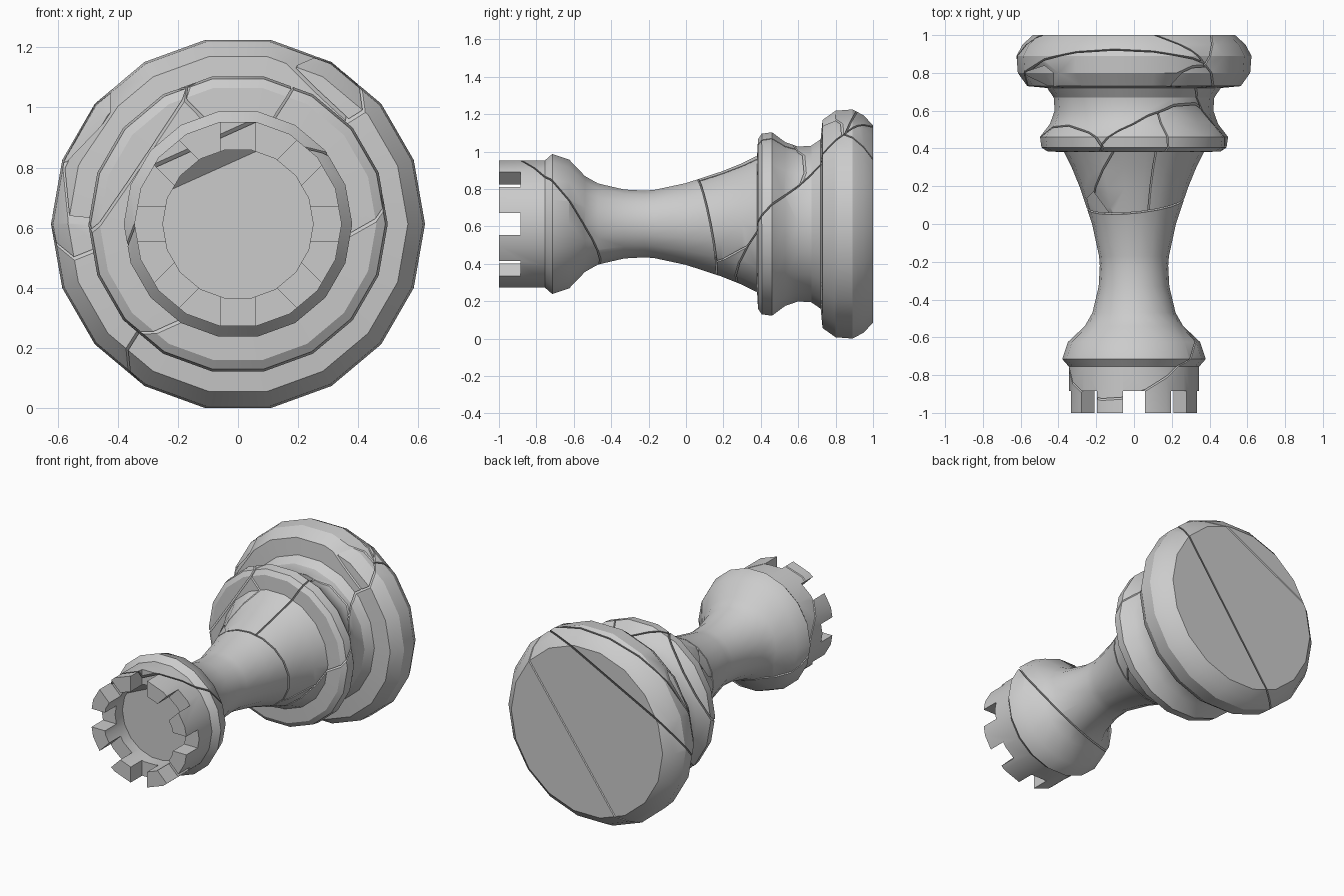
import bpy, bmesh, math
from mathutils import Vector, Matrix

if "Cube" in bpy.data.objects:
    bpy.data.objects.remove(bpy.data.objects["Cube"])

ZC, SIDES, GAP = 0.6125, 18, 0.004

# Lathe profile (y, radius): cup floor, crown, neck, collar, base
PROFILE = [(-0.81, 0.25), (-1.0, 0.25), (-1.0, 0.345), (-0.755, 0.345), (-0.715, 0.38),
           (-0.625, 0.35), (-0.54, 0.26), (-0.47, 0.22), (-0.33, 0.187), (-0.22, 0.181),
           (-0.17, 0.185), (0.0, 0.222), (0.19, 0.285), (0.3, 0.33), (0.38, 0.37),
           (0.385, 0.46), (0.405, 0.49), (0.46, 0.498), (0.53, 0.445), (0.6, 0.42),
           (0.67, 0.425), (0.72, 0.46), (0.73, 0.565), (0.8, 0.615), (0.89, 0.622),
           (0.95, 0.59), (1.0, 0.535)]


def add_object(name, bm):
    bmesh.ops.recalc_face_normals(bm, faces=bm.faces)
    mesh = bpy.data.meshes.new(name)
    bm.to_mesh(mesh)
    ob = bpy.data.objects.new(name, mesh)
    bpy.context.collection.objects.link(ob)
    return ob


# Solid turned body lying along y
bm = bmesh.new()
rings = []
for y, r in PROFILE:
    rings.append([bm.verts.new((r * math.cos(a), y, ZC + r * math.sin(a)))
                  for a in (2 * math.pi * i / SIDES for i in range(SIDES))])
for a, b in zip(rings, rings[1:]):
    for i in range(SIDES):
        j = (i + 1) % SIDES
        bm.faces.new((a[i], a[j], b[j], b[i]))
bm.faces.new(rings[0])
bm.faces.new(rings[-1])
body = add_object("turned_body", bm)

# Four crossing bars cut the eight crown notches
for k in range(4):
    cut = bmesh.new()
    bmesh.ops.create_cube(cut, size=1, matrix=Matrix.Translation((0, -0.985, ZC))
                          @ Matrix.Rotation(k * math.pi / 4, 4, 'Y')
                          @ Matrix.Diagonal((1, 0.2, 0.116, 1)))
    cutter = add_object("notch_cutter", cut)
    cutter.hide_render = True
    mod = body.modifiers.new("notch", 'BOOLEAN')
    mod.operation, mod.solver, mod.object = 'DIFFERENCE', 'EXACT', cutter
bpy.context.view_layer.update()
solid = bmesh.new()
solid.from_mesh(body.evaluated_get(bpy.context.evaluated_depsgraph_get()).to_mesh())
for ob in list(bpy.data.objects):
    bpy.data.objects.remove(ob)


def split(src, point, normal):
    """Cut a solid in two closed pieces with a hairline gap: (plus side, minus side)."""
    n, out = Vector(normal).normalized(), []
    for s in (1, -1):
        piece = src.copy()
        res = bmesh.ops.bisect_plane(piece, geom=piece.verts[:] + piece.edges[:] + piece.faces[:],
                                     dist=1e-5, plane_co=Vector(point) + n * s * GAP,
                                     plane_no=n * s, clear_inner=True)
        edges = [e for e in res["geom_cut"]
                 if isinstance(e, bmesh.types.BMEdge) and e.is_valid and e.is_boundary]
        bmesh.ops.edgeloop_fill(piece, edges=edges)
        out.append(piece)
    return out


# Fracture planes
head, rest = split(solid, (-0.22, -0.885, 0.832), (-0.45, 1.3, 1))
# plus side of the head cut holds the long shaft
shaft_all, crown_chip = head, rest
rear, shaft = split(shaft_all, (0, 0.06, 0.85), (-0.1, 1, 0.19))
upper, lower = split(rear, (0.46, 0.38, 0.62), (-0.44, -0.96, 0.865))
base_left, base_right = split(lower, (0.41, 1, 0.96), (-0.126, 0.1045, 0.0915))
base_top, collar = split(upper, (-0.5, 0.86, 0.98), (0.0088, 0.1496, -0.0568))
collar_left, collar_top = split(collar, (-0.5, 0.86, 0.98), (-0.15, -0.0913, 0.1011))
collar_front, collar_back = split(collar_top, (-0.17, 0.44, 1.09), (0.0374, -0.0515, 0.0404))
front_right, front_mid = split(collar_front, (0.12, 0.58, 1.0), (0.0568, 0.0067, -0.0372))

pieces = {"crown_piece": crown_chip, "shaft_piece": shaft, "base_left_piece": base_left,
          "base_right_piece": base_right, "base_top_piece": base_top,
          "collar_left_piece": collar_left, "collar_back_piece": collar_back,
          "collar_right_piece": front_right, "collar_middle_piece": front_mid}
for name, piece in pieces.items():
    if not piece.faces:
        continue
    ob = add_object(name, piece)
    bpy.ops.object.select_all(action='DESELECT')
    ob.select_set(True)
    bpy.context.view_layer.objects.active = ob
    bpy.ops.object.shade_smooth_by_angle(angle=math.radians(30))
